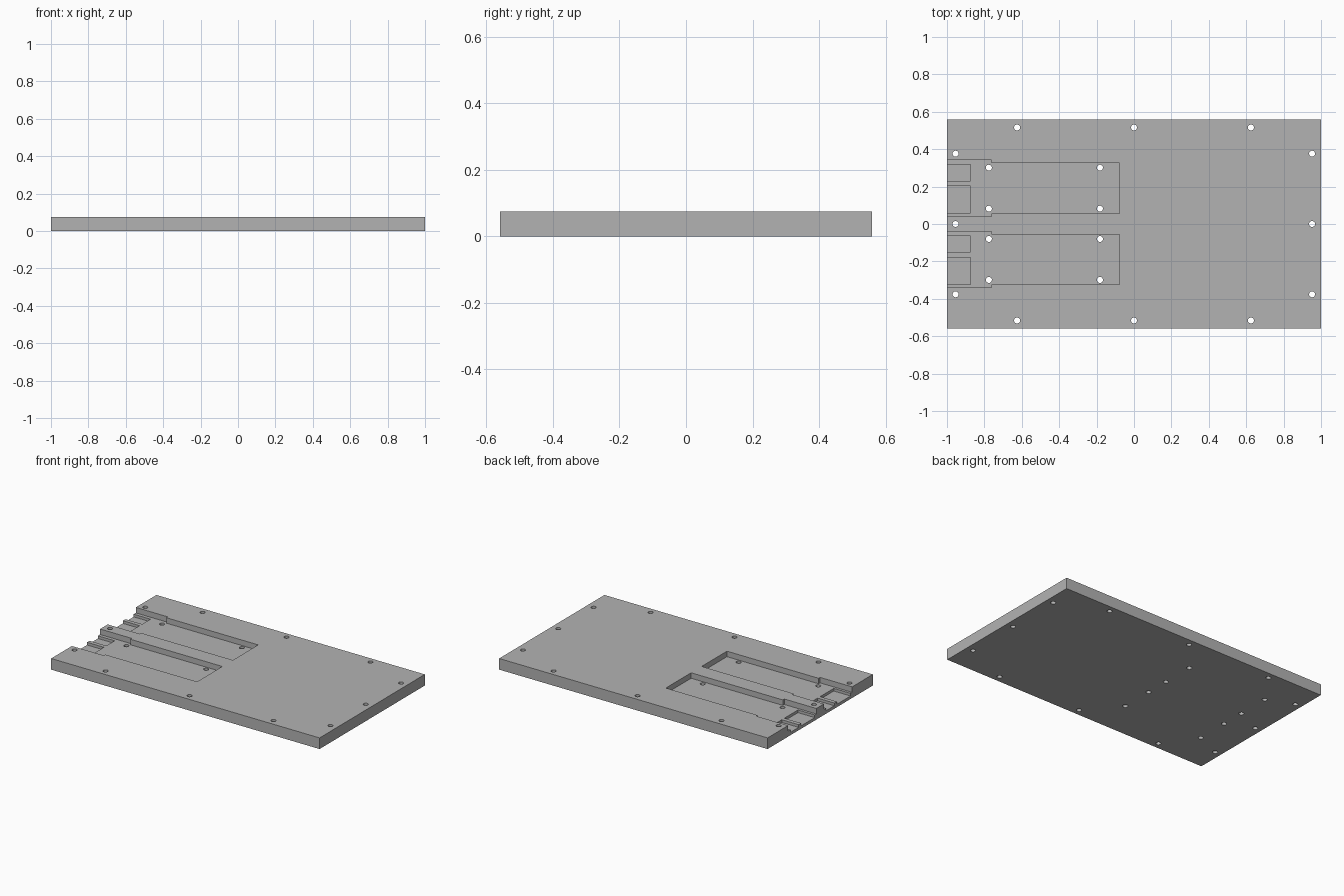
import bpy
import bmesh
from mathutils import Matrix, Vector

cube = bpy.data.objects.get("Cube")
if cube:
    bpy.data.objects.remove(cube, do_unlink=True)

THICK = 0.075
FLOOR = 0.038        # height of the pocket floor
DEEP = 0.02          # height of the connector recess floor
HOLE_R = 0.016
PITCH = -0.381       # offset from one pocket to the next

grey = bpy.data.materials.new("plate grey")
grey.use_nodes = True
colour = (0.45, 0.45, 0.45, 1)
grey.diffuse_color = colour
grey.node_tree.nodes["Principled BSDF"].inputs["Base Color"].default_value = colour


def add_box(bm, x0, x1, y0, y1, z0, z1):
    size = Vector((x1 - x0, y1 - y0, z1 - z0))
    centre = Vector((x0 + x1, y0 + y1, z0 + z1)) / 2
    bmesh.ops.create_cube(bm, size=1, matrix=Matrix.LocRotScale(centre, None, size))


def make_object(name, bm):
    mesh = bpy.data.meshes.new(name)
    bm.to_mesh(mesh)
    bm.free()
    mesh.materials.append(grey)
    obj = bpy.data.objects.new(name, mesh)
    bpy.context.collection.objects.link(obj)
    return obj


def carve(target, name, bm):
    """Cut the closed shapes in bm out of the target."""
    cutter = make_object(name, bm)
    cutter.hide_render = True
    mod = target.modifiers.new(name, "BOOLEAN")
    mod.operation = "DIFFERENCE"
    mod.solver = "EXACT"
    mod.object = cutter
    bpy.context.view_layer.objects.active = target
    bpy.ops.object.modifier_apply(modifier=mod.name)
    bpy.data.objects.remove(cutter, do_unlink=True)


# Base plate
bm = bmesh.new()
add_box(bm, -1, 1, -0.56, 0.56, 0, THICK)
plate = make_object("base_plate", bm)

# Board pockets, their wider mouths, and the connector recesses at the open edge
cuts = [
    ("pocket", -0.9, -0.078, 0.057, 0.326, FLOOR),
    ("pocket_mouth", -1.1, -0.762, 0.041, 0.341, FLOOR),
    ("wide_recess", -1.1, -0.875, 0.058, 0.203, DEEP),
    ("narrow_recess", -1.1, -0.875, 0.23, 0.318, DEEP),
]
for name, x0, x1, y0, y1, z in cuts:
    bm = bmesh.new()
    for shift in (0, PITCH):
        add_box(bm, x0, x1, y0 + shift, y1 + shift, z, 0.2)
    carve(plate, name, bm)

# Through holes: plate border, then four in each pocket
holes = [(x, y) for x in (-0.954, 0.952) for y in (-0.376, 0, 0.376)]
holes += [(x, y) for x in (-0.625, 0, 0.625) for y in (-0.516, 0.516)]
holes += [(x, y + s) for x in (-0.776, -0.182) for y in (0.082, 0.301) for s in (0, PITCH)]
bm = bmesh.new()
for x, y in holes:
    bmesh.ops.create_cone(bm, cap_ends=True, segments=24, radius1=HOLE_R, radius2=HOLE_R,
                          depth=0.4, matrix=Matrix.Translation((x, y, 0)))
carve(plate, "screw_holes", bm)

# Smooth hole walls, crisp edges
plate.select_set(True)
bpy.context.view_layer.objects.active = plate
bpy.ops.object.shade_smooth_by_angle(angle=0.6)
